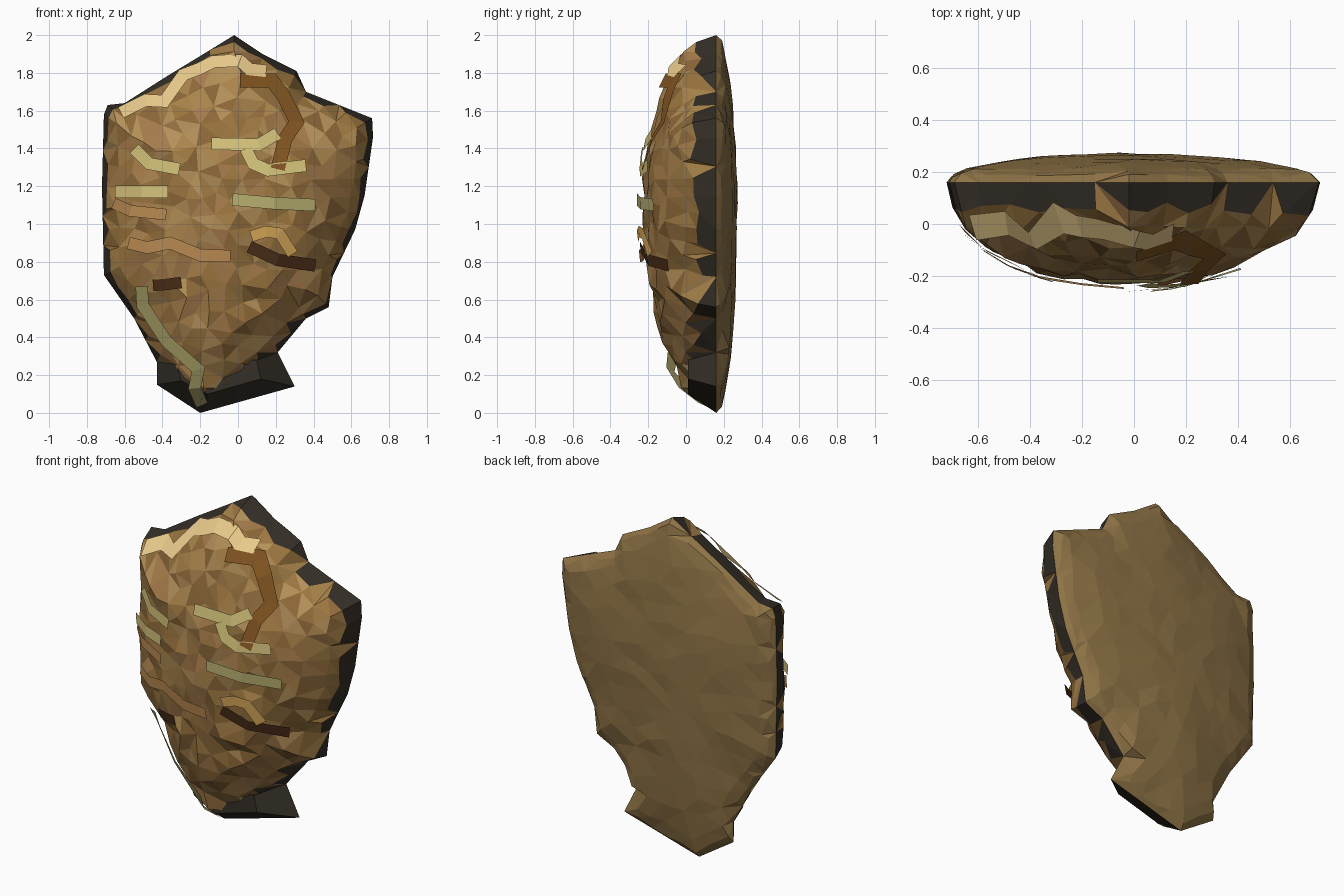
import bpy, math, random
from mathutils import Vector
from mathutils.geometry import delaunay_2d_cdt

if "Cube" in bpy.data.objects:
    bpy.data.objects.remove(bpy.data.objects["Cube"])

random.seed(7)
RIM = 0.16
CENTER = Vector((-0.02, 1.1))

# Outline (x, z), clockwise from the peak
UPPER = [(-0.02, 2.0), (0.13, 1.90), (0.31, 1.81), (0.36, 1.70), (0.71, 1.56), (0.715, 1.46),
         (0.67, 1.15), (0.62, 0.97), (0.50, 0.72), (0.48, 0.56), (0.36, 0.50), (0.21, 0.32)]
LEFT = [(-0.43, 0.27), (-0.55, 0.50), (-0.71, 0.73), (-0.72, 1.20), (-0.71, 1.58),
        (-0.69, 1.63), (-0.60, 1.64), (-0.38, 1.78), (-0.15, 1.92)]
FOOT = [(0.30, 0.14), (-0.20, 0.0), (-0.43, 0.15)]
FRONT = UPPER + [(0.02, 0.14), (-0.20, 0.02), (-0.35, 0.16)] + LEFT
BACK = UPPER + FOOT + LEFT


def material(name, rgb):
    m = bpy.data.materials.new(name)
    m.diffuse_color = (*rgb, 1)
    m.use_nodes = True
    m.node_tree.nodes["Principled BSDF"].inputs["Base Color"].default_value = m.diffuse_color
    return m


BROWNS = [material("brown_%d" % i, c) for i, c in enumerate(
    [(0.40, 0.23, 0.07), (0.33, 0.18, 0.05), (0.46, 0.28, 0.10), (0.38, 0.20, 0.07), (0.27, 0.14, 0.04)])]
BACK_BROWN = material("back_brown", (0.27, 0.17, 0.06))
DARK = material("dark_edge", (0.035, 0.028, 0.02))


def make_object(name, verts, faces, mats):
    me = bpy.data.meshes.new(name)
    me.from_pydata(verts, [], faces)
    for m in mats:
        me.materials.append(m)
    ob = bpy.data.objects.new(name, me)
    bpy.context.collection.objects.link(ob)
    return ob


def radial(p, outline):
    """0 at the centre, 1 on the outline, along the ray from the centre."""
    d = Vector(p) - CENTER
    best = 0.0
    for i, a in enumerate(outline):
        a = Vector(a) - CENTER
        e = Vector(outline[(i + 1) % len(outline)]) - CENTER - a
        den = d.x * e.y - d.y * e.x
        if abs(den) < 1e-9:
            continue
        s = (a.x * e.y - a.y * e.x) / den
        u = (a.x * d.y - a.y * d.x) / den
        if s > 0 and -1e-6 <= u <= 1 + 1e-6:
            best = max(best, s)
    return min(1.0, 1 / best) if best else 0.0


def depth(p, outline, bulge):
    return RIM + bulge * math.sqrt(max(0.0, 1 - radial(p, outline) ** 2))


def resample(outline, step):
    pts = []
    for i, a in enumerate(outline):
        a, b = Vector(a), Vector(outline[(i + 1) % len(outline)])
        n = max(1, round((b - a).length / step))
        pts += [a.lerp(b, k / n) for k in range(n)]
    return pts


def shell(name, outline, bulge, spacing, rough, mats):
    """Faceted dome over the outline, from scattered triangulated points."""
    rim = resample(outline, 0.16)
    pts = list(rim)
    for t in (0.965, 0.89):
        pts += [CENTER + (p - CENTER) * (t + random.uniform(-0.018, 0.018)) for p in resample(outline, 0.11)]
    for _ in range(6000):
        p = Vector((random.uniform(-0.72, 0.72), random.uniform(0, 2)))
        if radial(p, outline) < 0.86 and all((p - q).length > spacing for q in pts):
            pts.append(p)
    n = len(rim)
    co, _, faces, orig, _, _ = delaunay_2d_cdt(pts, [], [list(range(n))], 1, 1e-5)
    verts = []
    for p, o in zip(co, orig):
        y = RIM
        if not any(k < n for k in o):
            y = depth(p, outline, bulge) + random.uniform(-rough, rough)
        verts.append((p.x, y, p.y))
    if bulge > 0:
        faces = [list(reversed(f)) for f in faces]
    ob = make_object(name, verts, faces, mats)
    for f in ob.data.polygons:
        if bulge < 0:
            f.material_index = len(mats) - 1 if f.center.y > 0.075 else random.randrange(len(mats) - 1)
    return ob


shell("front_shell", FRONT, -0.385, 0.075, 0.018, BROWNS + [DARK])
shell("back_shell", BACK, 0.11, 0.10, 0.005, [BACK_BROWN])

# Dark foot that closes the bottom in front of the back shell
ring = [(0.21, 0.32)] + FOOT + [(-0.43, 0.27)]
inner = [(0.10, 0.28), (0.12, 0.18), (-0.16, 0.10), (-0.30, 0.17), (-0.33, 0.27)]
verts = [(x, RIM, z) for x, z in ring] + [(x, 0.01, z) for x, z in inner]
make_object("foot", verts, [(i, i + 5, i + 6, i + 1) for i in range(4)] + [(5, 9, 8, 7, 6)], [DARK])


def ribbon(name, mat, path, width=0.065, lift=0.035):
    """Flat strip that follows the front dome."""
    path = [Vector(p) for p in path]
    verts = []
    for i, p in enumerate(path):
        d1 = (p - path[max(i - 1, 0)]).normalized()
        d2 = (path[min(i + 1, len(path) - 1)] - p).normalized()
        d = (d1 + d2).normalized()
        n = Vector((-d.y, d.x))
        w = width / 2 / max(0.7, d.dot(d1 if i else d2))
        for q in (p + n * w, p - n * w):
            verts.append((q.x, depth(q, FRONT, -0.385) - lift, q.y))
    faces = [(2 * i, 2 * i + 1, 2 * i + 3, 2 * i + 2) for i in range(len(path) - 1)]
    make_object(name, verts, faces, [mat])


CREAM = material("cream", (0.85, 0.62, 0.27))
STRAW = material("straw", (0.68, 0.56, 0.20))
OLIVE = material("olive", (0.50, 0.45, 0.17))
TAN = material("tan", (0.52, 0.27, 0.09))
GOLD = material("gold", (0.70, 0.40, 0.10))
RUST = material("rust", (0.22, 0.09, 0.015))
UMBER = material("umber", (0.08, 0.03, 0.01))

# Ribbons laid over the front
ribbon("top_ribbon", CREAM, [(-0.62, 1.59), (-0.49, 1.655), (-0.39, 1.65), (-0.29, 1.79), (-0.21, 1.82),
                             (-0.13, 1.86), (0.01, 1.865), (0.06, 1.82), (0.15, 1.81)])
ribbon("hook_ribbon", RUST, [(0.01, 1.76), (0.18, 1.76), (0.24, 1.68), (0.31, 1.54), (0.25, 1.45), (0.21, 1.29)], 0.075)
ribbon("upper_middle_ribbon", STRAW, [(-0.14, 1.425), (0.11, 1.42), (0.21, 1.48)])
ribbon("curl_ribbon", STRAW, [(0.04, 1.40), (0.08, 1.32), (0.16, 1.285), (0.36, 1.31)])
ribbon("upper_left_ribbon", STRAW, [(-0.55, 1.40), (-0.47, 1.32), (-0.31, 1.29)])
ribbon("left_ribbon", STRAW, [(-0.65, 1.17), (-0.51, 1.17), (-0.37, 1.17)])
ribbon("middle_ribbon", OLIVE, [(-0.03, 1.13), (0.19, 1.11), (0.41, 1.10)])
ribbon("lower_left_ribbon", TAN, [(-0.66, 1.11), (-0.57, 1.07), (-0.38, 1.05)], 0.06, 0.025)
ribbon("wavy_ribbon", TAN, [(-0.58, 0.90), (-0.48, 0.875), (-0.36, 0.90), (-0.20, 0.835), (-0.04, 0.83)])
ribbon("lower_right_ribbon", UMBER, [(0.06, 0.88), (0.21, 0.81), (0.41, 0.78)])
ribbon("arched_ribbon", GOLD, [(0.07, 0.935), (0.15, 0.96), (0.22, 0.95), (0.29, 0.84)], 0.06, 0.045)
ribbon("small_ribbon", UMBER, [(-0.45, 0.675), (-0.38, 0.68), (-0.30, 0.69)], 0.06, 0.02)
ribbon("chin_ribbon", OLIVE, [(-0.51, 0.67), (-0.505, 0.57), (-0.38, 0.38), (-0.21, 0.23), (-0.23, 0.13), (-0.19, 0.04)])
